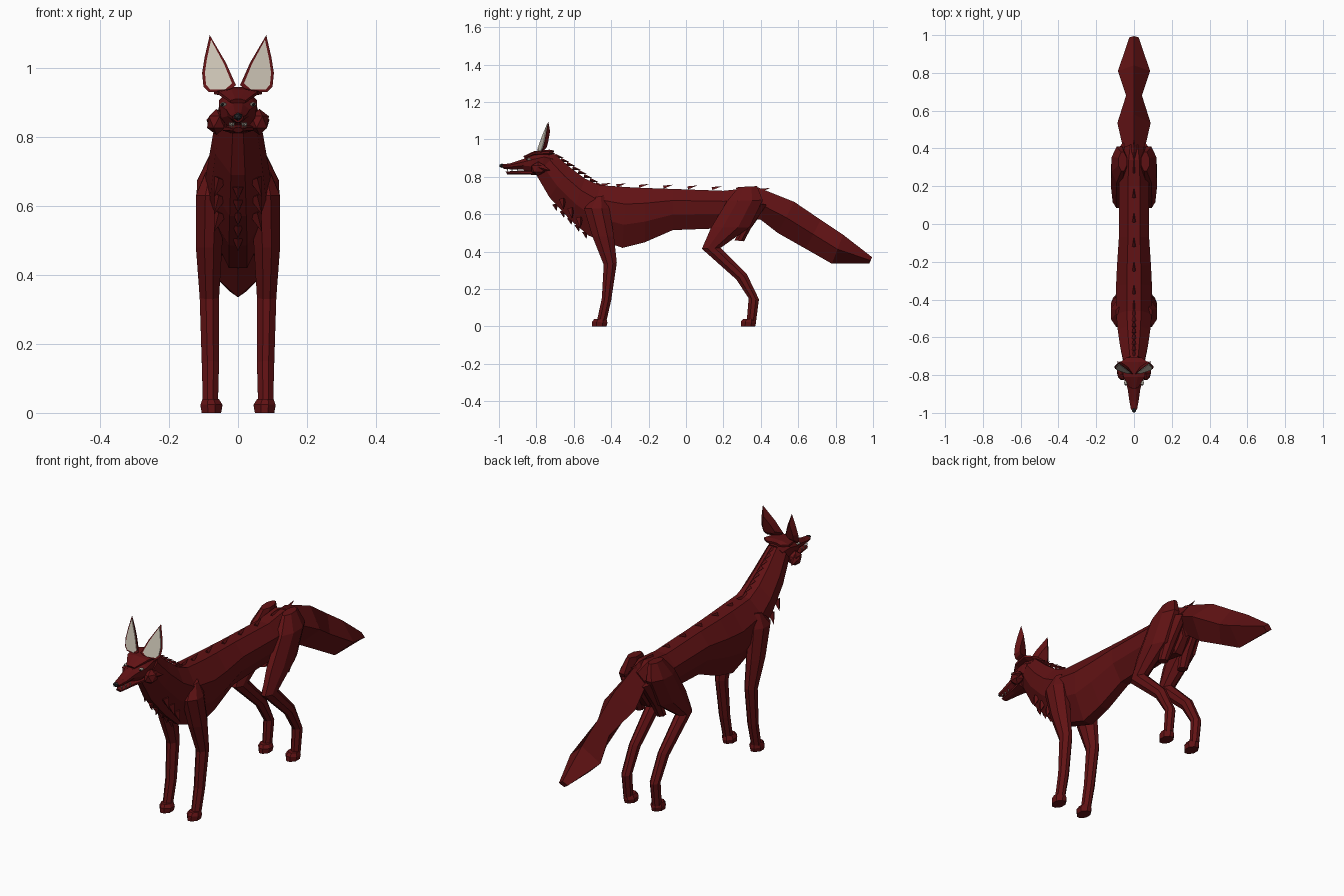
import bpy, bmesh, math
from mathutils import Vector, Matrix


def material(name, rgb):
    m = bpy.data.materials.new(name)
    m.diffuse_color = (*rgb, 1)
    return m


RED = material("dark_red_fur", (0.12, 0.006, 0.007))
CREAM = material("cream", (0.60, 0.55, 0.46))
DARK = material("dark_grey", (0.02, 0.02, 0.022))


def finish(name, bm, mat):
    bmesh.ops.recalc_face_normals(bm, faces=bm.faces)
    me = bpy.data.meshes.new(name)
    bm.to_mesh(me)
    bm.free()
    me.materials.append(mat)
    ob = bpy.data.objects.new(name, me)
    bpy.context.collection.objects.link(ob)
    return ob


# Half cross-sections: (sideways fraction, fraction from first edge to second)
TRUNK = [(0.4, 0), (1, 0.28), (0.9, 0.62), (0.28, 1)]
DIAMOND = [(0, 0), (1, 0.5), (0, 1)]
LIMB = [(0.35, 0), (1, 0.3), (1, 0.7), (0.35, 1)]


def loft(name, profile, stations, mat=RED, side=1):
    """Each station: (y, z) of one edge, (y, z) of the other, half width, centre x."""
    bm = bmesh.new()
    full = profile + [(-f, t) for f, t in reversed(profile) if f > 0]
    rings = []
    for ya, za, yb, zb, half, *cx in stations:
        c = cx[0] if cx else 0
        rings.append([bm.verts.new((side * (c + f * half), ya + (yb - ya) * t, za + (zb - za) * t))
                      for f, t in full])
    n = len(full)
    for a, b in zip(rings, rings[1:]):
        for i in range(n):
            bm.faces.new((a[i], a[(i + 1) % n], b[(i + 1) % n], b[i]))
    bm.faces.new(rings[0])
    bm.faces.new(rings[-1])
    return finish(name, bm, mat)


def tuft(name, base, direction, length, radius, mat=RED, sides=4):
    d = Vector(direction).normalized()
    bm = bmesh.new()
    bmesh.ops.create_cone(bm, cap_ends=True, segments=sides, radius1=radius, radius2=0, depth=length,
                          matrix=Matrix.Translation(Vector(base) + d * length / 2)
                          @ d.to_track_quat('Z', 'Y').to_matrix().to_4x4())
    return finish(name, bm, mat)


def lump(name, centre, size, mat=RED):
    bm = bmesh.new()
    bmesh.ops.create_icosphere(bm, subdivisions=1, radius=1,
                               matrix=Matrix.Translation(centre) @ Matrix.Diagonal((*size, 1)))
    return finish(name, bm, mat)


# Neck, chest, belly and rump
loft("body", TRUNK, [
    (-0.70, 0.92, -0.80, 0.81, 0.055), (-0.62, 0.85, -0.73, 0.69, 0.073),
    (-0.54, 0.79, -0.62, 0.57, 0.086), (-0.46, 0.755, -0.52, 0.485, 0.095),
    (-0.32, 0.745, -0.34, 0.42, 0.095), (-0.22, 0.74, -0.22, 0.45, 0.09),
    (-0.07, 0.735, -0.07, 0.515, 0.08), (0.2, 0.725, 0.2, 0.525, 0.08),
    (0.34, 0.74, 0.33, 0.50, 0.07), (0.42, 0.71, 0.38, 0.57, 0.05)])

# Tail, pinched in the middle
loft("tail", DIAMOND, [
    (0.30, 0.74, 0.32, 0.58, 0.04), (0.38, 0.745, 0.40, 0.57, 0.055),
    (0.58, 0.665, 0.49, 0.50, 0.088), (0.72, 0.57, 0.64, 0.415, 0.042),
    (0.84, 0.49, 0.78, 0.335, 0.085), (0.995, 0.37, 0.98, 0.335, 0.025)])

# Head and muzzle
loft("skull", TRUNK, [
    (-0.70, 0.925, -0.74, 0.82, 0.045), (-0.75, 0.943, -0.78, 0.81, 0.055),
    (-0.81, 0.925, -0.83, 0.812, 0.055), (-0.87, 0.895, -0.87, 0.838, 0.034),
    (-0.94, 0.872, -0.94, 0.84, 0.024), (-0.985, 0.866, -0.975, 0.842, 0.016)])
loft("lower_jaw", LIMB, [
    (-0.80, 0.838, -0.80, 0.81, 0.045), (-0.87, 0.834, -0.87, 0.812, 0.028),
    (-0.965, 0.828, -0.955, 0.812, 0.014)])
lump("nose", (0, -0.983, 0.859), (0.014, 0.017, 0.012), DARK)
loft("brow_ridge", LIMB, [
    (-0.87, 0.91, -0.86, 0.895, 0.022), (-0.81, 0.938, -0.81, 0.915, 0.056),
    (-0.73, 0.945, -0.73, 0.915, 0.07), (-0.705, 0.94, -0.71, 0.92, 0.04)])

EAR = [(0.082, 1.095), (0.097, 1.03), (0.104, 0.985), (0.100, 0.945), (0.085, 0.93),
       (0.03, 0.93), (0.006, 0.95), (0.035, 1.015)]


def ear_point(x, z, side, offset=0.0):
    return (side * x, -0.785 + 0.24 * (z - 0.93) + 0.3 * (x - 0.05) + offset, z)


def ear(name, side):
    # Flat front and a domed back
    bm = bmesh.new()
    rim = [bm.verts.new(ear_point(x, z, side)) for x, z in EAR]
    back = [bm.verts.new(ear_point(0.062 + (x - 0.062) * 0.55, 0.98 + (z - 0.98) * 0.55, side, 0.024))
            for x, z in EAR]
    bm.faces.new(rim)
    bm.faces.new(back)
    n = len(rim)
    for i in range(n):
        bm.faces.new((rim[i], rim[(i + 1) % n], back[(i + 1) % n], back[i]))
    finish(name, bm, RED)
    # Pale lining, a thin plate in front
    bm = bmesh.new()
    face = bm.faces.new([bm.verts.new(ear_point(0.063 + (x - 0.063) * 0.8, 0.99 + (z - 0.99) * 0.87,
                                                side, -0.004)) for x, z in EAR])
    ext = bmesh.ops.extrude_face_region(bm, geom=[face])
    for v in ext["geom"]:
        if isinstance(v, bmesh.types.BMVert):
            v.co.y += 0.005
    finish(name + "_lining", bm, CREAM)


for label, s in (("right", 1), ("left", -1)):
    ear(label + "_ear", s)
    # Face details
    lump(label + "_eye", (s * 0.043, -0.84, 0.894), (0.011, 0.013, 0.007), CREAM)
    lump(label + "_pupil", (s * 0.045, -0.85, 0.894), (0.005, 0.005, 0.005), DARK)
    lump(label + "_cheek", (s * 0.062, -0.79, 0.843), (0.031, 0.042, 0.038))
    tuft(label + "_cheek_tuft", (s * 0.07, -0.78, 0.85), (s * 0.3, 1, -0.3), 0.06, 0.022)
    for i, y in enumerate((-0.955, -0.93, -0.90)):
        tuft(f"{label}_tooth_{i}", (s * (0.013 + i * 0.005), y, 0.842), (0, 0, -1), 0.017, 0.004, CREAM)

    # Front leg
    loft(label + "_front_leg", LIMB, [
        (-0.49, 0.69, -0.44, 0.70, 0.02, 0.075), (-0.545, 0.63, -0.41, 0.63, 0.042, 0.08),
        (-0.50, 0.48, -0.385, 0.48, 0.038, 0.084), (-0.44, 0.33, -0.37, 0.34, 0.028, 0.083),
        (-0.45, 0.15, -0.40, 0.14, 0.025, 0.08), (-0.475, 0.035, -0.425, 0.03, 0.022, 0.08)], side=s)
    # Hind leg
    loft(label + "_hind_leg", LIMB, [
        (0.28, 0.745, 0.38, 0.75, 0.022, 0.06), (0.22, 0.67, 0.41, 0.675, 0.042, 0.077),
        (0.135, 0.53, 0.34, 0.53, 0.042, 0.08), (0.085, 0.415, 0.185, 0.42, 0.03, 0.083),
        (0.27, 0.25, 0.325, 0.28, 0.024, 0.081), (0.335, 0.15, 0.39, 0.145, 0.023, 0.08),
        (0.325, 0.03, 0.375, 0.03, 0.021, 0.08)], side=s)
    loft(label + "_haunch", LIMB, [
        (0.34, 0.67, 0.43, 0.65, 0.03, 0.05), (0.29, 0.52, 0.35, 0.53, 0.032, 0.055),
        (0.26, 0.46, 0.31, 0.455, 0.022, 0.06)], side=s)
    # Paws
    for part, y in (("front", -0.46), ("hind", 0.335)):
        loft(f"{label}_{part}_paw", LIMB, [
            (y - 0.03, 0.04, y + 0.035, 0.04, 0.024, 0.079), (y - 0.042, 0.025, y + 0.04, 0.02, 0.032, 0.077),
            (y - 0.042, 0, y + 0.035, 0, 0.028, 0.077)], side=s)
    # Chest fur at the sides
    for i in range(3):
        tuft(f"{label}_chest_tuft_{i}", (s * 0.05, -0.66 + 0.045 * i, 0.68 - 0.05 * i),
             (s * 0.35, 0.1, -1), 0.06, 0.02)

# Fur along the throat and nape
for i in range(5):
    tuft(f"throat_tuft_{i}", (0, -0.70 + 0.04 * i, 0.655 - 0.037 * i), (0, 0.2, -1), 0.04, 0.016)
for i in range(8):
    tuft(f"nape_tuft_{i}", (0, -0.70 + 0.031 * i, 0.912 - 0.0215 * i), (0, 1, -0.25), 0.05, 0.011)

# Small barbs along the spine
for i, y in enumerate((-0.45, -0.37, -0.25, -0.12, 0.01, 0.14, 0.27, 0.40)):
    tuft(f"spine_barb_{i}", (0, y, 0.752 - 0.03 * (y + 0.45) if y < 0.3 else 0.725),
         (0, 1, 0.3), 0.055, 0.011, sides=3)
